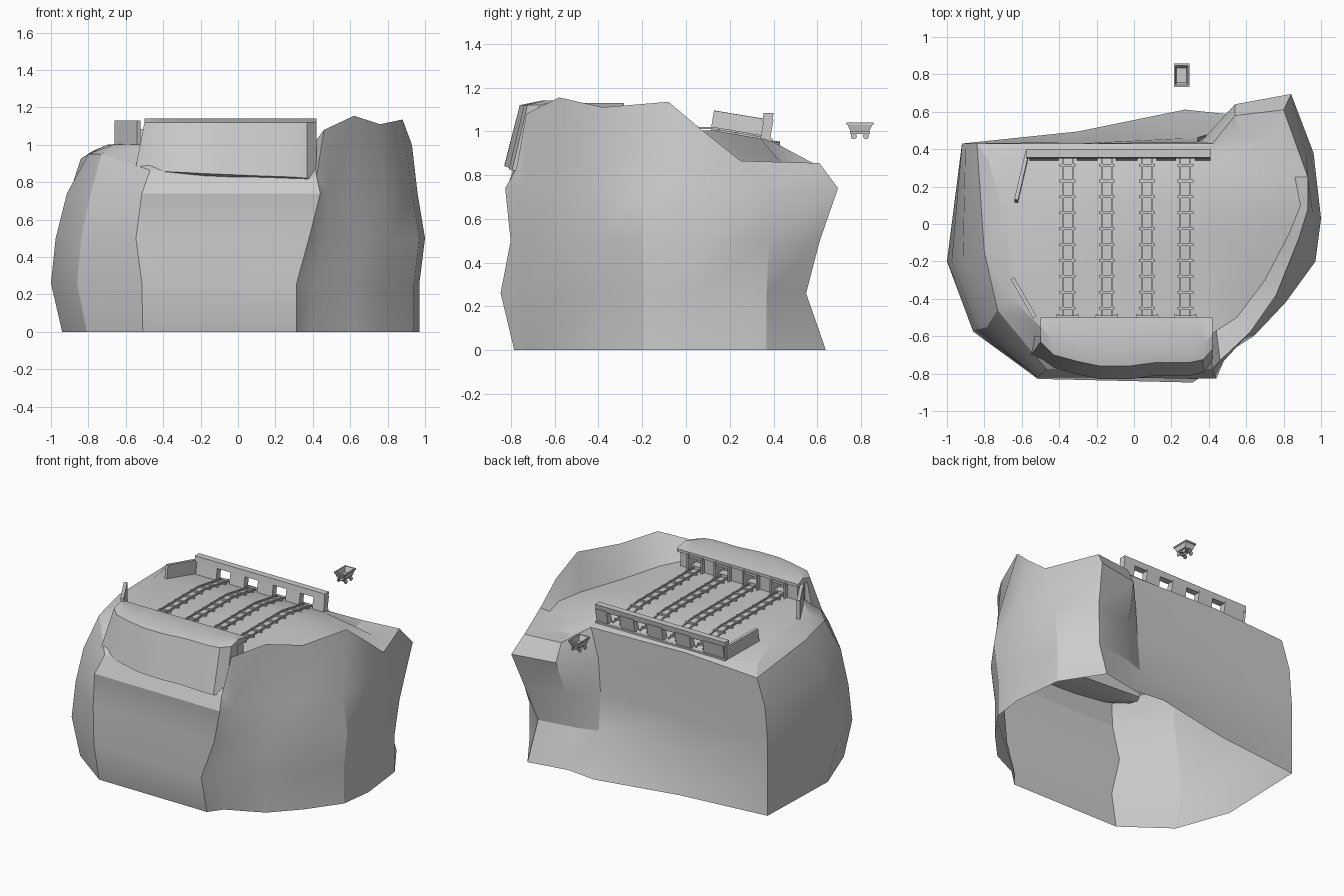
import bpy, bmesh, math
from mathutils import Vector

if "Cube" in bpy.data.objects:
    bpy.data.objects.remove(bpy.data.objects["Cube"])


def make(name, verts, faces, smooth=False):
    bm = bmesh.new()
    vs = [bm.verts.new(v) for v in verts]
    for f in faces:
        bm.faces.new([vs[i] for i in f])
    bmesh.ops.recalc_face_normals(bm, faces=bm.faces)
    me = bpy.data.meshes.new(name)
    bm.to_mesh(me)
    bm.free()
    ob = bpy.data.objects.new(name, me)
    bpy.context.collection.objects.link(ob)
    if smooth:
        bpy.ops.object.select_all(action='DESELECT')
        ob.select_set(True)
        bpy.context.view_layer.objects.active = ob
        bpy.ops.object.shade_smooth_by_angle(angle=math.radians(26))
    return ob


def loft(sections):
    # faces between equal-length closed loops of vertices
    n = len(sections[0])
    verts = [v for s in sections for v in s]
    faces = []
    for k in range(len(sections) - 1):
        for i in range(n):
            j = (i + 1) % n
            faces.append((k * n + i, k * n + j, (k + 1) * n + j, (k + 1) * n + i))
    return verts, faces


def beams(name, items):
    # each item: start point, end point (bottom centre line), width, height, lean in y
    verts, faces = [], []
    for p, q, w, h, *lean in items:
        p, q = Vector(p), Vector(q)
        side = (q - p).cross(Vector((0, 0, 1))).normalized() * w / 2
        up = Vector((0, lean[0] if lean else 0, h))
        b = len(verts)
        for c in (p, q):
            verts += [c - side, c + side, c + side + up, c - side + up]
        faces += [tuple(b + i for i in f) for f in
                  ((0, 1, 2, 3), (4, 5, 6, 7), (0, 1, 5, 4), (1, 2, 6, 5), (2, 3, 7, 6), (3, 0, 4, 7))]
    return make(name, verts, faces)


def floor_z(y):
    return 1.005 if y < 0.12 else 1.005 - (y - 0.12) * 0.17


# Rock body: outline columns, each with a profile group
outline = [(-.92, .43, 'K'), (-1, -.2, 'L'), (-.86, -.575, 'L'), (-.53, -.82, 'F'), (.33, -.835, 'E'),
           (.46, -.74, 'E'), (.64, -.6, 'R'), (.81, -.42, 'R'), (.97, -.2, 'R'), (1, .03, 'R'),
           (.96, .38, 'R'), (.84, .695, 'B'), (.54, .64, 'B'), (.34, .44, 'C'), (-.3, .43, 'D')]
levels = [0, .26, .5, .74]
profile = {
    'K': [(1, 1), (1, 1), (1, 1), (.98, 1)],
    'D': [(1, 1.15), (1, 1.02), (1, 1), (1, 1)],
    'L': [(.94, .97), (1, 1), (.975, .98), (.915, .96)],
    'F': [(.96, .95), (.97, 1.01), (1.03, .965), (.97, 1)],
    'E': [(.95, .94), (.95, 1.015), (1.15, .96), (1.36, .99)],
    'R': [(.97, .97), (.97, .97), (1, 1), (.96, .97)],
    'B': [(.9, .92), (.88, .79), (.95, .88), (1, 1)],
    'C': [(.8, 1.39), (1, 1.05), (1, 1), (1.05, 1)],
}
rings = [[(x * profile[g][k][0], y * profile[g][k][1], z) for x, y, g in outline]
         for k, z in enumerate(levels)]
# corner beside the gallery
for k, x in enumerate((.38, .4, .46, .48)):
    rings[k][5] = (x, rings[k][5][1], levels[k])
    rings[k][4] = (min(rings[k][4][0], x - .04), rings[k][4][1], levels[k])
rim = [(-.84, .43, .925), (-.8, -.15, .95), (-.73, -.46, .95), (-.47, -.775, .865), (.42, -.775, .83),
       (.46, -.73, 1.08), (.62, -.58, 1.155), (.76, -.38, 1.11), (.88, -.08, 1.135), (.93, .08, 1.0),
       (.93, .25, .865), (.8, .61, .855), (.54, .58, .855), (.42, .43, .935), (-.3, .43, .953)]
slope = [(-.78, .34, .965), (-.7, .08, 1.0), (-.67, -.38, 1.0), (-.5, -.55, 1.0), (.4, -.6, 1.0),
         (.44, -.57, 1.0), (.55, -.5, .965), (.7, -.3, .91), (.83, -.05, .885), (.89, .1, .865),
         (.86, .25, .857), (.72, .44, .852), (.57, .44, .855), (.42, .41, .945), (-.3, .41, .955)]
inner = [(-.64, .36), (-.64, .12), (-.62, -.3), (-.48, -.5), (.38, -.5), (.41, -.49), (.42, -.42),
         (.43, -.25), (.43, -.05), (.43, .12), (.43, .2), (.43, .28), (.42, .34), (.4, .38), (-.3, .38)]
rings += [rim, slope, [(x, y, floor_z(y)) for x, y in inner]]
v, f = loft(rings)
b = len(rings[0]) * (len(rings) - 1)
f += [tuple(b + i for i in range(1, 10)), tuple(b + i for i in (9, 10, 11, 12, 13, 14, 0, 1))]
make("rock_body", v, f, True)

# Roofed gallery on the front edge
fronts = [(-.55, -.70), (-.43, -.77), (-.3, -.805), (-.18, -.83), (-.03, -.83), (.12, -.81),
          (.3, -.81), (.37, -.795), (.42, -.74)]
sections = []
for i, (x, fy) in enumerate(fronts):
    low = .865 - .05 * i / 8
    tx = -.5 if i == 0 else x
    sections.append([(tx, -.5, 1.12), (tx, max(fy + .15, -.66), 1.14), (tx, fy + .07, 1.12),
                     (x, fy, low), (x, fy + .08, low - .02), (x, -.6, low),
                     (tx, -.6, 1.1), (tx, -.5, 1.1)])
v, f = loft(sections)
n = len(v)
f += [tuple(range(8)), tuple(range(n - 8, n))]
make("gallery_roof", v, f, True)

tracks = [-.355, -.145, .07, .275]
edges = [-.49] + [t + s * .05 for t in tracks for s in (-1, 1)] + [.4]
beams("gallery_piers", [((edges[i], -.55, .98), (edges[i + 1], -.55, .98), .08, .13)
                        for i in range(0, 10, 2)])

# Window frames: posts, heads and sills
items = []
for t in tracks:
    for s in (-1, 1):
        items.append(((t + s * .053, -.51, 1.0), (t + s * .053, -.482, 1.0), .012, .11))
    items.append(((t - .06, -.498, 1.09), (t + .06, -.498, 1.09), .016, .014))
    items.append(((t - .05, -.55, 1.0), (t + .05, -.55, 1.0), .06, .025))
beams("window_frames", items)

# Leaning back wall with openings in line with the tracks
wall_edges = [-.56] + edges[1:9] + [.41]
items = [((wall_edges[i], .36, .955), (wall_edges[i + 1], .36, .955), .045, .1, .018)
         for i in range(0, 10, 2)]
items += [((-.575, .372, 1.045), (.41, .372, 1.045), .045, .04, .006),
          ((-.575, .385, .955), (.41, .385, .955), .02, .012)]
beams("back_wall", items)

# Slanted wing walls on the left
beams("wing_walls", [((-.57, .375, .962), (-.63, .115, 1.005), .02, .09, .015),
                     ((-.65, -.29, .99), (-.53, -.5, .99), .022, .14)])

# Tracks: bent rails and sleepers
rails, sleepers = [], []
for t in tracks:
    for s in (-1, 1):
        x = t + s * .027
        pts = [(x, y, floor_z(y) + .006) for y in (-.52, .12, .36)]
        rails += [(pts[0], pts[1], .008, .01), (pts[1], pts[2], .008, .01)]
    for k in range(10):
        y = -.45 + k * .085
        sleepers.append(((t - .042, y, floor_z(y)), (t + .042, y, floor_z(y)), .014, .01))
beams("rails", rails)
beams("sleepers", sleepers)

# Mine cart: hollow tapered tub, chassis and wheels
cx, cy = .255, .795


def rect(hx, hy, z):
    return [(cx + sx * hx, cy + sy * hy, z) for sx, sy in ((-1, -1), (1, -1), (1, 1), (-1, 1))]


v, f = loft([rect(.03, .042, .998), rect(.037, .056, 1.03), rect(.041, .062, 1.03), rect(.041, .062, 1.04),
             rect(.034, .053, 1.04), rect(.027, .038, 1.005)])
f += [(0, 1, 2, 3), (20, 21, 22, 23)]
make("cart_tub", v, f)
beams("cart_chassis", [((cx + s * .018, cy - .045, .988), (cx + s * .018, cy + .045, .988), .008, .012)
                       for s in (-1, 1)] +
      [((cx - .03, cy + s * .028, .975), (cx + .03, cy + s * .028, .975), .006, .006) for s in (-1, 1)])
for sx in (-1, 1):
    for sy in (-1, 1):
        bpy.ops.mesh.primitive_cylinder_add(vertices=10, radius=.014, depth=.007,
                                            location=(cx + sx * .027, cy + sy * .028, .978),
                                            rotation=(0, math.pi / 2, 0))
        bpy.context.object.name = "cart_wheel"
